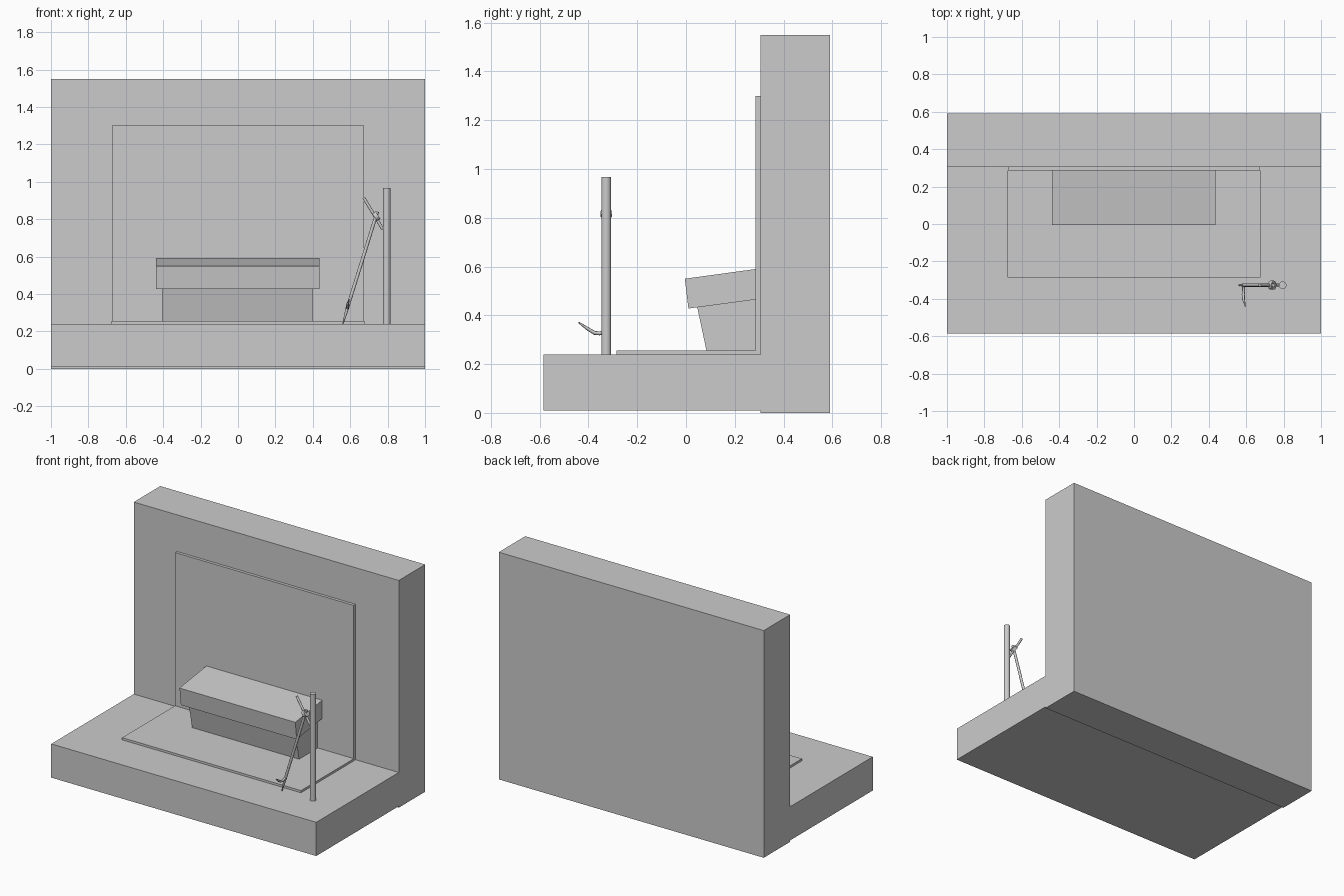
import bpy, bmesh
from mathutils import Vector

if "Cube" in bpy.data.objects:
    bpy.data.objects.remove(bpy.data.objects["Cube"])


def prism(name, x0, x1, profile):
    """Extrude a (y, z) profile from x0 to x1."""
    bm = bmesh.new()
    face = bm.faces.new([bm.verts.new((x0, y, z)) for y, z in profile])
    ext = bmesh.ops.extrude_face_region(bm, geom=[face])["geom"]
    verts = [v for v in ext if isinstance(v, bmesh.types.BMVert)]
    bmesh.ops.translate(bm, verts=verts, vec=(x1 - x0, 0, 0))
    bmesh.ops.recalc_face_normals(bm, faces=bm.faces)
    mesh = bpy.data.meshes.new(name)
    bm.to_mesh(mesh)
    bm.free()
    obj = bpy.data.objects.new(name, mesh)
    bpy.context.collection.objects.link(obj)
    return obj


def box(name, x0, x1, y0, y1, z0, z1):
    return prism(name, x0, x1, [(y0, z0), (y1, z0), (y1, z1), (y0, z1)])


def rod(name, a, b, r1, r2=None, sides=16):
    """Round rod from a to b, optionally tapered."""
    a, b = Vector(a), Vector(b)
    bpy.ops.mesh.primitive_cone_add(vertices=sides, radius1=r1,
                                    radius2=r1 if r2 is None else r2,
                                    depth=(b - a).length, location=(a + b) / 2)
    obj = bpy.context.object
    obj.name = name
    obj.rotation_euler = (b - a).to_track_quat('Z', 'Y').to_euler()
    bpy.ops.object.shade_smooth_by_angle()
    return obj


def bent_rod(name, points):
    """Tapered round bar through (x, y, z, radius) points."""
    curve = bpy.data.curves.new(name, 'CURVE')
    curve.dimensions = '3D'
    curve.bevel_depth = 1.0
    curve.bevel_resolution = 2
    curve.use_fill_caps = True
    spline = curve.splines.new('POLY')
    spline.points.add(len(points) - 1)
    for p, (x, y, z, r) in zip(spline.points, points):
        p.co = (x, y, z, 1)
        p.radius = r
    obj = bpy.data.objects.new(name, curve)
    bpy.context.collection.objects.link(obj)
    return obj


# Wall and floor blocks
box("wall", -1, 1, 0.305, 0.59, 0, 1.55)
box("floor", -1, 1, -0.585, 0.305, 0.01, 0.24)

# Thin panels on the wall and floor
box("wall_panel", -0.673, 0.673, 0.285, 0.307, 0.24, 1.30)
box("floor_panel", -0.675, 0.675, -0.285, 0.287, 0.238, 0.255)

# Bench with a tilted top and a tapering base
prism("bench_top", -0.438, 0.436,
      [(-0.005, 0.55), (0.287, 0.59), (0.287, 0.465), (0.01, 0.428)])
prism("bench_base", -0.405, 0.402,
      [(0.046, 0.434), (0.085, 0.25), (0.287, 0.25), (0.287, 0.466)])

# Upright post
rod("post", (0.795, -0.327, 0.235), (0.795, -0.327, 0.967), 0.02, sides=32)

# Leaning tool: shaft, pointed tip, cross handle, binding and foot peg
rod("tool_shaft", (0.586, -0.327, 0.33), (0.745, -0.327, 0.84), 0.009)
rod("tool_tip", (0.561, -0.327, 0.24), (0.587, -0.327, 0.335), 0.003, 0.010)
rod("tool_handle", (0.672, -0.327, 0.915), (0.775, -0.327, 0.745), 0.008)
rod("tool_binding", (0.73, -0.327, 0.810), (0.748, -0.327, 0.822), 0.024)
bent_rod("foot_peg", [(0.586, -0.327, 0.335, 0.008), (0.586, -0.355, 0.326, 0.008),
                      (0.584, -0.375, 0.328, 0.008), (0.586, -0.405, 0.346, 0.007),
                      (0.595, -0.44, 0.371, 0.003)])
